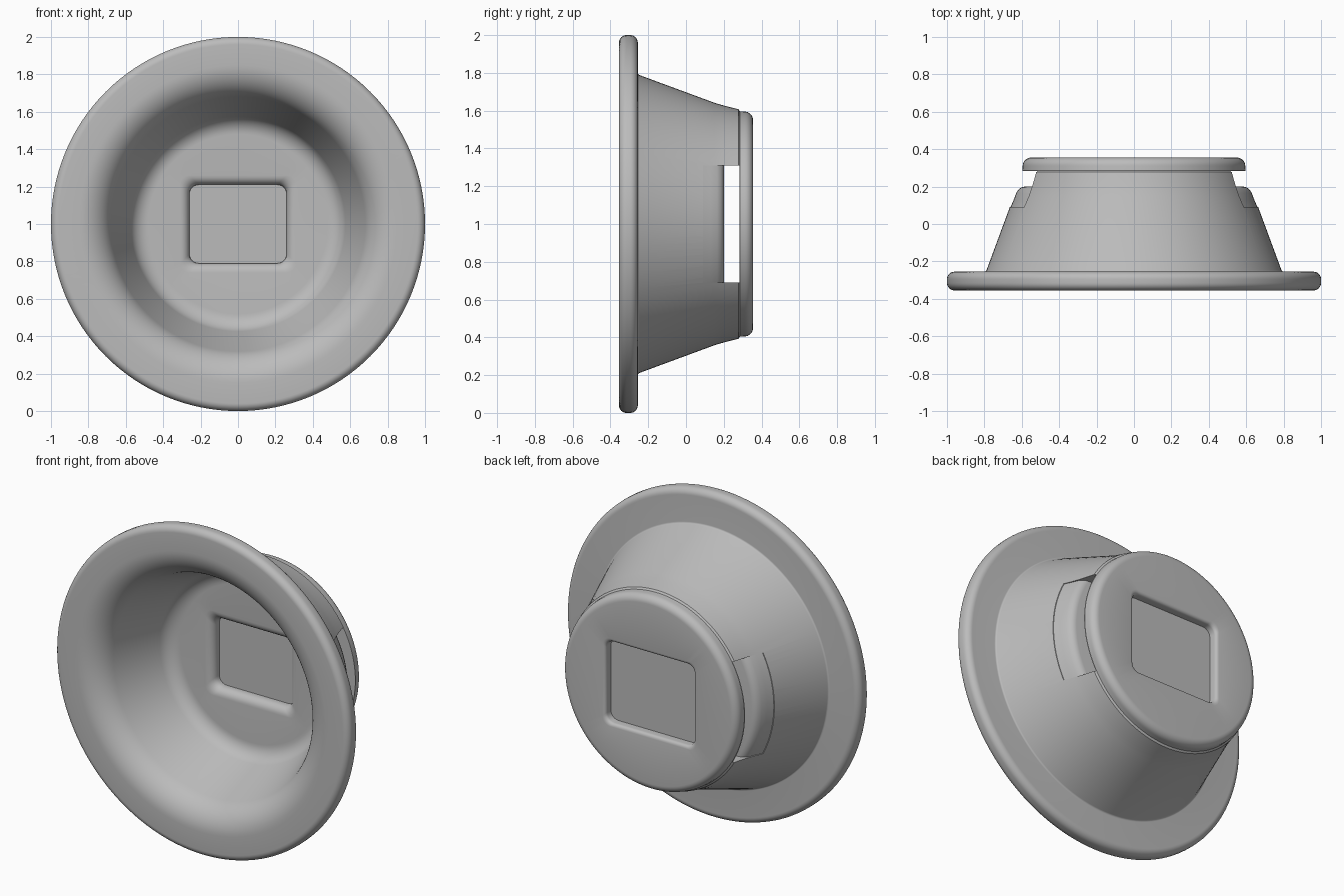
import bpy, bmesh, math
from mathutils import Vector, Matrix

if "Cube" in bpy.data.objects:
    bpy.data.objects.remove(bpy.data.objects["Cube"])

CENTRE_Z = 1.0
grey = bpy.data.materials.new("plain grey")
grey.use_nodes = True
grey.diffuse_color = (0.5, 0.5, 0.5, 1)
grey.node_tree.nodes["Principled BSDF"].inputs["Base Color"].default_value = grey.diffuse_color


def make_object(name, bm):
    bmesh.ops.remove_doubles(bm, verts=bm.verts, dist=1e-5)
    bmesh.ops.recalc_face_normals(bm, faces=bm.faces)
    mesh = bpy.data.meshes.new(name)
    bm.to_mesh(mesh)
    bm.free()
    obj = bpy.data.objects.new(name, mesh)
    bpy.context.collection.objects.link(obj)
    mesh.materials.append(grey)
    return obj


def arc(r, y, radius, start, end, steps=8):
    """Points (r, y) along an arc; angles in degrees."""
    angles = [math.radians(start + (end - start) * i / steps) for i in range(steps + 1)]
    return [(r + radius * math.cos(a), y + radius * math.sin(a)) for a in angles]


def lathe(name, profile, steps=128):
    """Turn an (r, y) profile about the front-to-back axis."""
    bm = bmesh.new()
    verts = [bm.verts.new((r, y, CENTRE_Z)) for r, y in profile]
    edges = [bm.edges.new(pair) for pair in zip(verts, verts[1:])]
    bmesh.ops.spin(bm, geom=verts + edges, cent=(0, 0, CENTRE_Z), axis=(0, 1, 0),
                   angle=math.tau, steps=steps, use_duplicate=False)
    return make_object(name, bm)


def rounded_prism(name, levels, corner=0.05):
    """Stack rounded rectangles given as (half width, half height, y)."""
    bm = bmesh.new()
    loops = []
    for w, h, y in levels:
        loop = []
        for q, (sx, sz) in enumerate([(1, 1), (-1, 1), (-1, -1), (1, -1)]):
            for x, z in arc(sx * (w - corner), sz * (h - corner), corner, 90 * q, 90 * q + 90, 6):
                loop.append(bm.verts.new((x, y, CENTRE_Z + z)))
        loops.append(loop)
    for a, b in zip(loops, loops[1:]):
        for i in range(len(a)):
            j = (i + 1) % len(a)
            bm.faces.new((a[i], a[j], b[j], b[i]))
    bm.faces.new(loops[0])
    bm.faces.new(loops[-1])
    return make_object(name, bm)


def boolean(target, cutter, operation):
    cutter.hide_render = True
    mod = target.modifiers.new("cut", 'BOOLEAN')
    mod.object, mod.operation, mod.solver = cutter, operation, 'EXACT'
    bpy.context.view_layer.objects.active = target
    bpy.ops.object.modifier_apply(modifier=mod.name)
    bpy.data.objects.remove(cutter)


# Flanged bowl: inner floor, flared wall, rim, outer cone, back plate
profile = [(0, 0.125)]
profile += arc(0.48, 0.025, 0.1, 90, 20)
profile += arc(0.85, -0.175, 0.18, 200, 270, 12)
profile += arc(0.96, -0.315, 0.04, -90, 0)
profile += arc(0.96, -0.295, 0.04, 0, 90)
profile += arc(0.80, -0.243, 0.012, -90, -160, 4)
profile += [(0.642, 0.15), (0.63, 0.19), (0.618, 0.235), (0.608, 0.277), (0.597, 0.285)]
profile += arc(0.55, 0.31, 0.045, 0, 90)
profile += [(0, 0.355)]
bowl = lathe("flanged_bowl", profile)

# Side-to-side slot behind the bowl floor, with rounded front lips
slot = lathe("slot_cutter", [(0, 0.2), (0.585, 0.2), (0.602, 0.196), (0.617, 0.185),
                             (0.63, 0.165), (0.643, 0.13), (0.66, 0.09),
                             (0.8, 0.09), (0.8, 0.283), (0, 0.283)])
bm = bmesh.new()
bmesh.ops.create_cube(bm, size=1, matrix=Matrix.Translation((0, 0, CENTRE_Z))
                      @ Matrix.Diagonal((3, 3, 0.62, 1)))
boolean(slot, make_object("slot_limit", bm), 'INTERSECT')
boolean(bowl, slot, 'DIFFERENCE')

# Front pocket with a wide rounded lip
lip = [(0.26 + d, 0.21 + d, y) for d, y in arc(0.05, 0.175, 0.05, 180, 270, 6)]
boolean(bowl, rounded_prism("front_pocket_cutter",
        [(0.26, 0.21, 0.19)] + lip + [(0.31, 0.26, 0.05)]), 'DIFFERENCE')

# Back pocket with a narrow rounded lip
lip = [(0.3 + d, 0.25 + d, y) for d, y in arc(0.02, 0.335, 0.02, 180, 90, 4)]
boolean(bowl, rounded_prism("back_pocket_cutter",
        [(0.3, 0.25, 0.3)] + lip + [(0.32, 0.27, 0.4)]), 'DIFFERENCE')

bpy.ops.object.select_all(action='DESELECT')
bowl.select_set(True)
bpy.context.view_layer.objects.active = bowl
bpy.ops.object.shade_smooth_by_angle(angle=math.radians(30))
